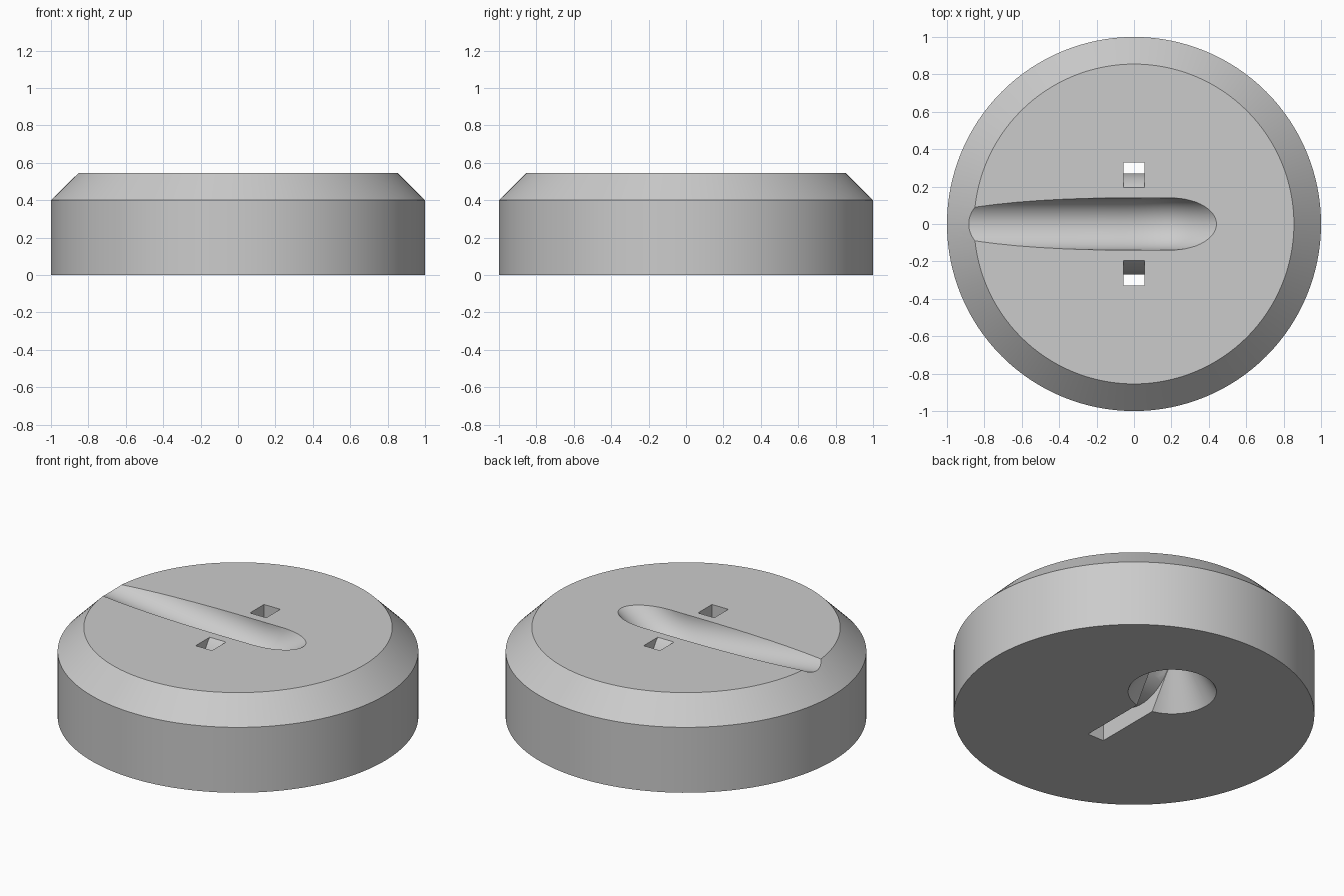
import bpy, bmesh, math
from mathutils import Vector, Matrix

if "Cube" in bpy.data.objects:
    bpy.data.objects.remove(bpy.data.objects["Cube"])

TOP = 0.545


def make_object(name, bm):
    bmesh.ops.recalc_face_normals(bm, faces=bm.faces)
    mesh = bpy.data.meshes.new(name)
    bm.to_mesh(mesh)
    bm.free()
    obj = bpy.data.objects.new(name, mesh)
    bpy.context.collection.objects.link(obj)
    return obj


def loft(name, rings):
    """Closed solid skinned through equal-sized rings of points."""
    bm = bmesh.new()
    loops = [[bm.verts.new(p) for p in ring] for ring in rings]
    n = len(loops[0])
    for a, b in zip(loops, loops[1:]):
        for i in range(n):
            j = (i + 1) % n
            bm.faces.new((a[i], a[j], b[j], b[i]))
    bm.faces.new(loops[0])
    bm.faces.new(loops[-1])
    return make_object(name, bm)


def circle(r, z, n, y=0.0):
    return [(r * math.cos(2 * math.pi * i / n), y + r * math.sin(2 * math.pi * i / n), z)
            for i in range(n)]


def subtract(target, cutter):
    """Cut one solid from another, then remove the cutter."""
    cutter.hide_render = True
    mod = target.modifiers.new("cut", 'BOOLEAN')
    mod.operation = 'DIFFERENCE'
    mod.solver = 'EXACT'
    mod.object = cutter
    bpy.context.view_layer.objects.active = target
    bpy.ops.object.modifier_apply(modifier=mod.name)
    bpy.data.objects.remove(cutter, do_unlink=True)


# Round body with a chamfered upper rim
body = loft("round_body", [circle(1, 0, 128), circle(1, 0.4, 128), circle(0.855, TOP, 128)])

# Finger groove: a round tube swept along a shallow dip, rising at the right end
key = [(-1.15, 0.148), (-0.6, 0.075), (-0.3, 0.035), (-0.1, 0.010), (0.0, -0.003),
       (0.08, -0.010), (0.15, -0.006), (0.2, 0.010), (0.26, 0.045), (0.34, 0.10), (0.62, 0.296)]
pts = [Vector((x, 0, TOP + h)) for x, h in key]
path = []
for i in range(len(pts) - 1):                      # Catmull-Rom smoothing
    p1, p2 = pts[i], pts[i + 1]
    p0 = pts[i - 1] if i else p1 * 2 - p2
    p3 = pts[i + 2] if i + 2 < len(pts) else p2 * 2 - p1
    for k in range(3):
        t = k / 3
        path.append(0.5 * (2 * p1 + (p2 - p0) * t + (2 * p0 - 5 * p1 + 4 * p2 - p3) * t * t
                           + (3 * p1 - p0 - 3 * p2 + p3) * t ** 3))
path.append(pts[-1])
rings = []
for i, p in enumerate(path):
    d = (path[min(i + 1, len(path) - 1)] - path[max(i - 1, 0)]).normalized()
    up = Vector((-d.z, 0, d.x))
    rings.append([p + 0.14 * (math.cos(a) * Vector((0, 1, 0)) + math.sin(a) * up)
                  for a in (2 * math.pi * (k + 0.5) / 48 for k in range(48))])
subtract(body, loft("groove_cutter", rings))

# Cord passage: a narrow slot wrapped around a rounded bridge
bm = bmesh.new()
bmesh.ops.create_cube(bm, size=1, matrix=Matrix.Translation((0, 0, 0.3))
                      @ Matrix.Diagonal((0.11, 0.66, 0.8, 1)))
slot = make_object("slot_cutter", bm)
bridge = loft("bridge_cutter", [[(x, 0.27 * math.cos(2 * math.pi * i / 64),
                                  0.358 + 0.27 * math.sin(2 * math.pi * i / 64))
                                 for i in range(64)] for x in (-0.2, 0.2)])
subtract(slot, bridge)
subtract(body, slot)

# Conical knot recess in the underside
slope = 0.245 / 0.39
subtract(body, loft("recess_cutter", [circle(slope * 0.44, -0.05, 64, 0.33),
                                      circle(slope * 0.01, 0.38, 64, 0.33)]))

# Colour and shading
grey = bpy.data.materials.new("plain_grey")
grey.diffuse_color = (0.6, 0.6, 0.6, 1)
grey.use_nodes = True
grey.node_tree.nodes["Principled BSDF"].inputs["Base Color"].default_value = grey.diffuse_color
body.data.materials.clear()
body.data.materials.append(grey)
for f in body.data.polygons:
    f.material_index = 0
bpy.ops.object.select_all(action='DESELECT')
body.select_set(True)
bpy.context.view_layer.objects.active = body
bpy.ops.object.shade_smooth_by_angle(angle=math.radians(25))
